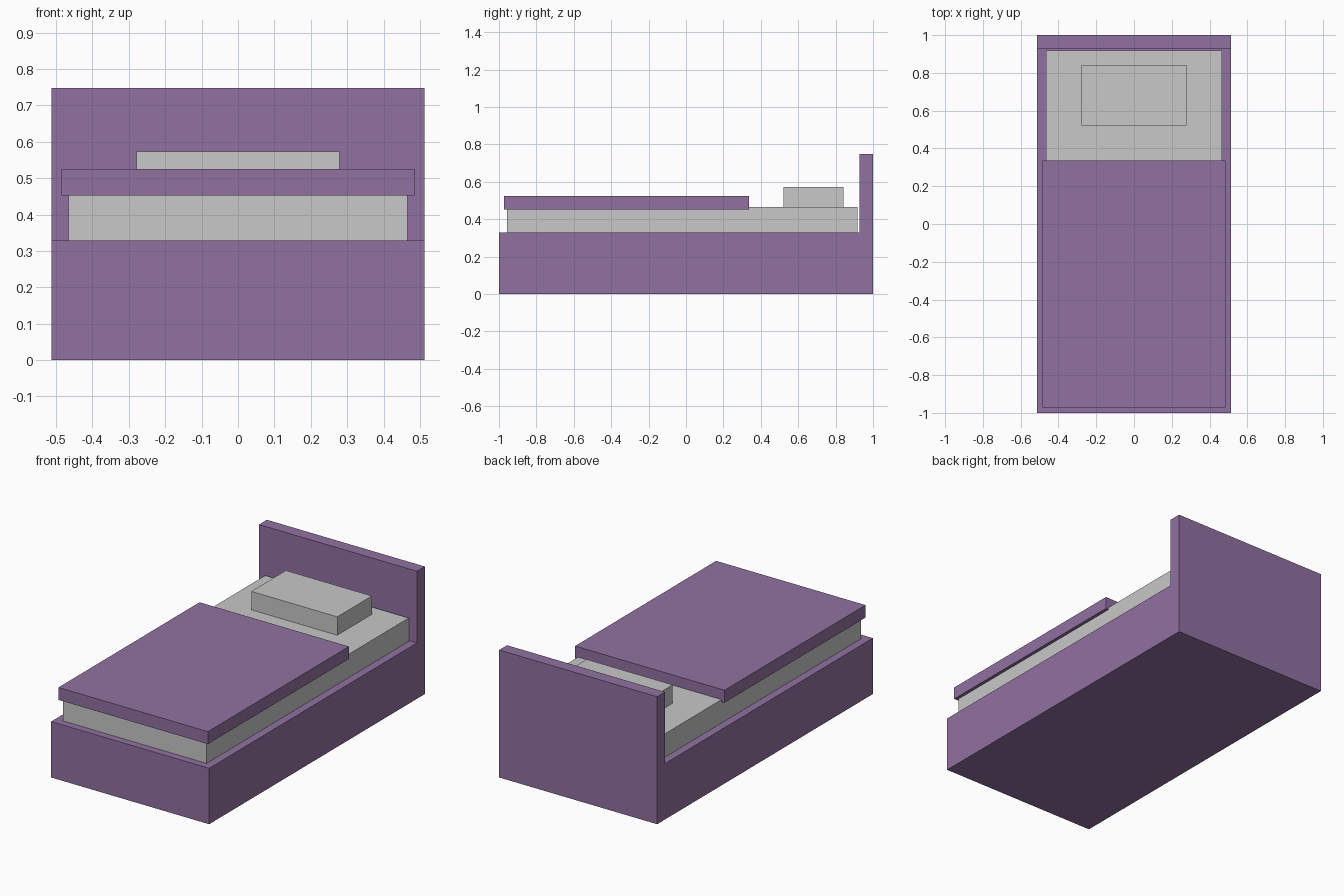
import bpy
import bmesh

cube = bpy.data.objects.get("Cube")
if cube:
    bpy.data.objects.remove(cube, do_unlink=True)


def make_material(name, rgb):
    mat = bpy.data.materials.new(name)
    mat.use_nodes = True
    color = (*rgb, 1.0)
    mat.diffuse_color = color
    mat.node_tree.nodes["Principled BSDF"].inputs["Base Color"].default_value = color
    return mat


def extrude_profile(name, profile, half_width, mat):
    """Extrude a (y, z) side profile symmetrically across x."""
    bm = bmesh.new()
    face = bm.faces.new([bm.verts.new((-half_width, y, z)) for y, z in profile])
    result = bmesh.ops.extrude_face_region(bm, geom=[face])
    moved = [v for v in result["geom"] if isinstance(v, bmesh.types.BMVert)]
    bmesh.ops.translate(bm, verts=moved, vec=(2 * half_width, 0, 0))
    bmesh.ops.recalc_face_normals(bm, faces=bm.faces)
    mesh = bpy.data.meshes.new(name)
    bm.to_mesh(mesh)
    bm.free()
    mesh.materials.append(mat)
    obj = bpy.data.objects.new(name, mesh)
    bpy.context.collection.objects.link(obj)
    return obj


def block(name, half_width, y0, y1, z0, z1, mat):
    return extrude_profile(name, [(y0, z0), (y1, z0), (y1, z1), (y0, z1)], half_width, mat)


purple = make_material("purple", (0.285, 0.165, 0.358))
light_grey = make_material("light grey", (0.578, 0.578, 0.578))

# Solid base and headboard share one L-shaped side profile
extrude_profile("bed_frame",
                [(-1, 0), (1, 0), (1, 0.748), (0.927, 0.748), (0.927, 0.328), (-1, 0.328)],
                0.513, purple)

# Bedding
block("mattress", 0.466, -0.957, 0.918, 0.328, 0.465, light_grey)
block("blanket", 0.485, -0.972, 0.336, 0.452, 0.525, purple)
block("pillow", 0.279, 0.522, 0.843, 0.465, 0.573, light_grey)
